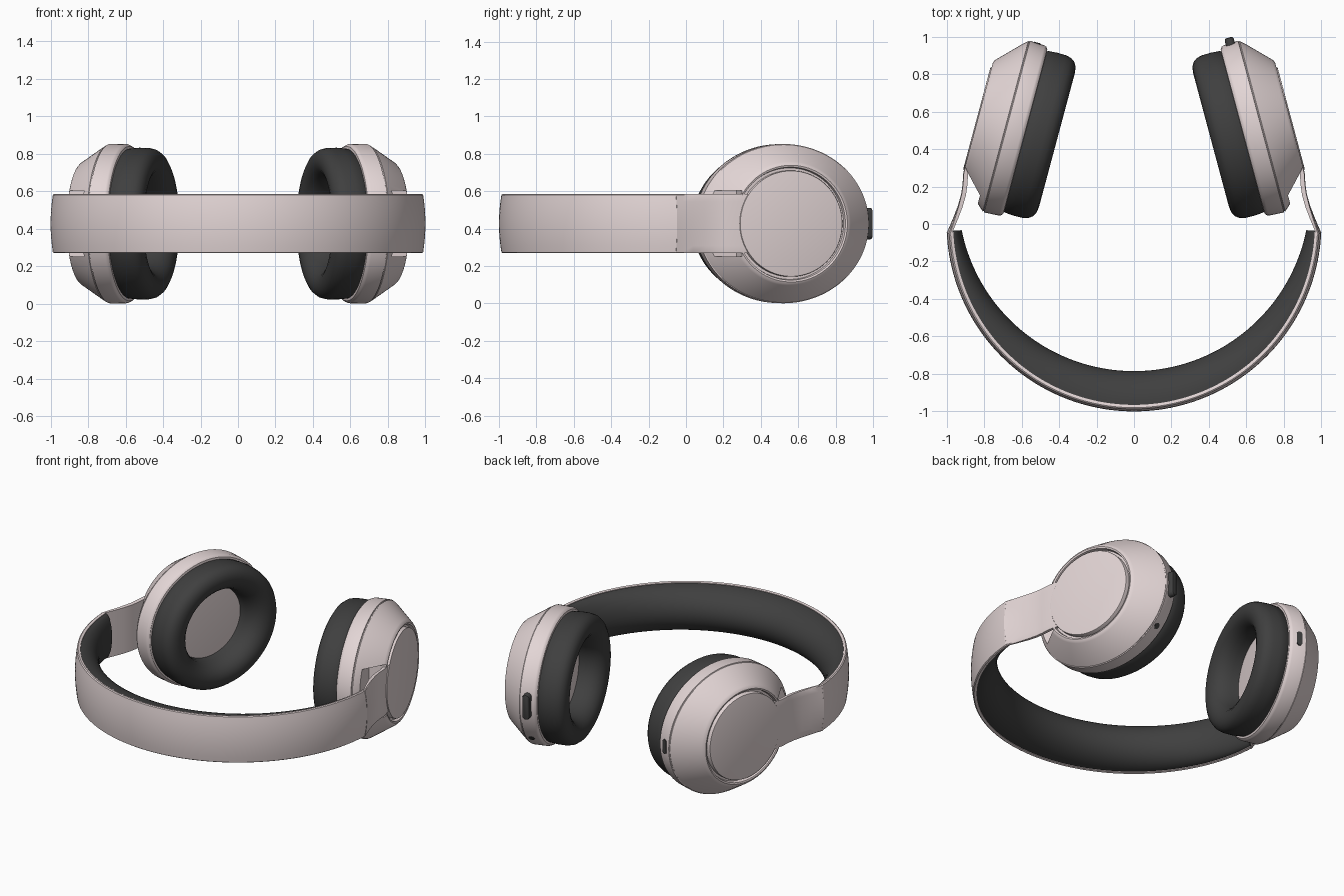
import bpy, bmesh
from math import sin, cos, pi, sqrt, radians
from mathutils import Vector

if "Cube" in bpy.data.objects:
    bpy.data.objects.remove(bpy.data.objects["Cube"])

ZC = 0.427            # common centre height
TILT = radians(15)    # ear cup tilt
N = 96


def material(name, col):
    m = bpy.data.materials.new(name)
    m.diffuse_color = (*col, 1)
    m.use_nodes = True
    m.node_tree.nodes["Principled BSDF"].inputs["Base Color"].default_value = m.diffuse_color
    return m


PINK = material("rose_plastic", (0.77, 0.67, 0.67))
DARK = material("dark_cushion", (0.05, 0.05, 0.05))


def skin(name, rings, mat, loop=False, angle=30):
    """Bridge equal rings of points into a closed smooth-shaded surface."""
    bm = bmesh.new()
    vs = [[bm.verts.new(p) for p in r] for r in rings]
    n = len(rings[0])
    pairs = list(zip(vs, vs[1:])) + ([(vs[-1], vs[0])] if loop else [])
    for a, b in pairs:
        for i in range(n):
            j = (i + 1) % n
            bm.faces.new((a[i], a[j], b[j], b[i]))
    if not loop:
        bm.faces.new(vs[0])
        bm.faces.new(vs[-1])
    bmesh.ops.recalc_face_normals(bm, faces=bm.faces)
    me = bpy.data.meshes.new(name)
    bm.to_mesh(me)
    bm.free()
    me.materials.append(mat)
    ob = bpy.data.objects.new(name, me)
    bpy.context.collection.objects.link(ob)
    smooth(ob, angle)
    return ob


def smooth(ob, angle=30):
    bpy.ops.object.select_all(action='DESELECT')
    ob.select_set(True)
    bpy.context.view_layer.objects.active = ob
    bpy.ops.object.shade_smooth_by_angle(angle=radians(angle))


def cup_pt(side, s, u, w):
    """Cup coordinates (s outward, u backward, w up) to world."""
    x = 0.585 + s * cos(TILT) - u * sin(TILT)
    y = 0.495 + s * sin(TILT) + u * cos(TILT)
    return (side * x, y, ZC + w)


def lathe(name, side, profile, mat, loop=False, angle=30):
    """Oval lathe: profile of (depth, half width, half height)."""
    rings = [[cup_pt(side, s, a * cos(2 * pi * i / N), b * sin(2 * pi * i / N))
              for i in range(N)] for s, a, b in profile]
    return skin(name, rings, mat, loop, angle)


def stud(name, side, theta, s0, half_len, r, levels, mat):
    """Stadium-shaped button or port on the cup rim at angle theta."""
    rings = []
    for rise, k in levels:
        ring = []
        for i in range(32):
            a = 2 * pi * (i + 0.5) / 32
            ds = k * r * cos(a)
            dl = k * r * sin(a) + half_len * (1 if sin(a) > 0 else -1)
            u = (0.47 + rise) * cos(theta) - dl * sin(theta)
            w = (0.425 + rise) * sin(theta) + dl * cos(theta)
            ring.append(cup_pt(side, s0 + ds, u, w))
        rings.append(ring)
    return skin(name, rings, mat)


# Headband shell: slightly bowed strip swept around half a circle
HALF = 0.158
TS = [-1, -0.97, -0.75, -0.5, -0.25, 0, 0.25, 0.5, 0.75, 0.97, 1]


def bow(t):
    return 0.014 * t * t + (0.006 if abs(t) == 1 else 0)


phis = [pi + 0.045 + (pi - 0.09) * i / 96 for i in range(97)]
rings = []
for p in phis:
    sec = [(1 - bow(t), t * HALF) for t in TS] + [(0.965, HALF - 0.004), (0.965, -HALF + 0.004)]
    rings.append([(r * cos(p), r * sin(p), ZC + z) for r, z in sec])
skin("headband_shell", rings, PINK)

# Headband cushion: domed crescent, thickest in the middle
rings = []
for p in [pi + 0.036 + (pi - 0.072) * i / 96 for i in range(97)]:
    d = 0.968 - (0.153 * sin(p) + sqrt(0.938 ** 2 - (0.153 * cos(p)) ** 2))
    ring = []
    for k in range(25):
        a = -pi / 2 + pi * k / 24
        r = 0.968 - d * cos(a)
        ring.append((r * cos(p), r * sin(p), ZC + 0.15 * sin(a)))
    rings.append(ring)
skin("headband_cushion", rings, DARK, angle=40)

ARM = [(1.0, -0.047), (0.985, -0.015), (0.962, 0.04), (0.939, 0.1), (0.922, 0.16),
       (0.915, 0.21), (0.911, 0.272), (0.888, 0.362)]

for side, tag in ((1, "right"), (-1, "left")):
    # Ear cup housing with seam, cone and recess for the cap
    cup = lathe(tag + "_cup_housing", side, [
        (-0.02, 0.3, 0.28), (-0.005, 0.455, 0.412), (0.004, 0.466, 0.421), (0.014, 0.47, 0.425),
        (0.096, 0.474, 0.426), (0.098, 0.468, 0.42), (0.102, 0.468, 0.42), (0.104, 0.47, 0.422),
        (0.125, 0.452, 0.409), (0.242, 0.334, 0.332), (0.252, 0.323, 0.322), (0.257, 0.312, 0.312),
        (0.254, 0.302, 0.302), (0.23, 0.298, 0.298)], PINK)

    # Channel in the housing where the arm enters
    cutter = skin("arm_channel_cutter", [[cup_pt(side, s, u, w) for u, w in
                  ((-0.6, -0.176), (-0.27, -0.176), (-0.27, 0.176), (-0.6, 0.176))]
                  for s in (0.14, 0.4)], PINK)
    cutter.hide_render = True
    bpy.context.view_layer.objects.active = cup
    mod = cup.modifiers.new("channel", 'BOOLEAN')
    mod.operation, mod.object, mod.solver = 'DIFFERENCE', cutter, 'EXACT'
    bpy.ops.object.modifier_move_to_index(modifier=mod.name, index=0)
    bpy.ops.object.modifier_apply(modifier=mod.name)
    bpy.data.objects.remove(cutter)
    smooth(cup)

    # Round outer cap
    lathe(tag + "_cup_cap", side, [(0.2, 0.284, 0.284), (0.258, 0.284, 0.284),
                                   (0.262, 0.282, 0.282), (0.263, 0.278, 0.278)], PINK)

    # Ear cushion ring
    lathe(tag + "_ear_cushion", side, [
        (0.004, 0.43, 0.39), (-0.01, 0.446, 0.4), (-0.06, 0.45, 0.405), (-0.11, 0.449, 0.404),
        (-0.14, 0.442, 0.397), (-0.162, 0.426, 0.381), (-0.175, 0.402, 0.358), (-0.18, 0.372, 0.332),
        (-0.176, 0.34, 0.305), (-0.163, 0.31, 0.28), (-0.14, 0.285, 0.259), (-0.11, 0.268, 0.244),
        (-0.07, 0.258, 0.236), (0.004, 0.255, 0.233)], DARK, loop=True, angle=60)

    # Arm joining headband and cap
    pts = [Vector(p) for p in ARM]
    rings = []
    for i, p in enumerate(pts):
        d = (pts[min(i + 1, len(pts) - 1)] - pts[max(i - 1, 0)]).normalized()
        nrm = Vector((d.y, -d.x))
        f = max(0.15, 1 - i / 4)
        ring = [(p - nrm * bow(t) * f, t) for t in TS]
        ring += [(p - nrm * 0.026, 0.98), (p - nrm * 0.026, -0.98)]
        rings.append([(side * q.x, q.y, ZC + t * HALF) for q, t in ring])
    skin(tag + "_arm", rings, PINK, angle=35)

# Controls on the right rim, charging port on the left rim
stud("control_button", 1, 0, 0.052, 0.06, 0.025,
     [(-0.04, 1), (0.02, 1), (0.03, 0.85), (0.033, 0.6)], DARK)
stud("jack_socket", 1, radians(-38), 0.06, 0.0, 0.02, [(-0.04, 1), (0.004, 1)], DARK)
stud("charging_port", -1, 0, 0.055, 0.03, 0.018, [(-0.04, 1), (0.005, 1)], DARK)
